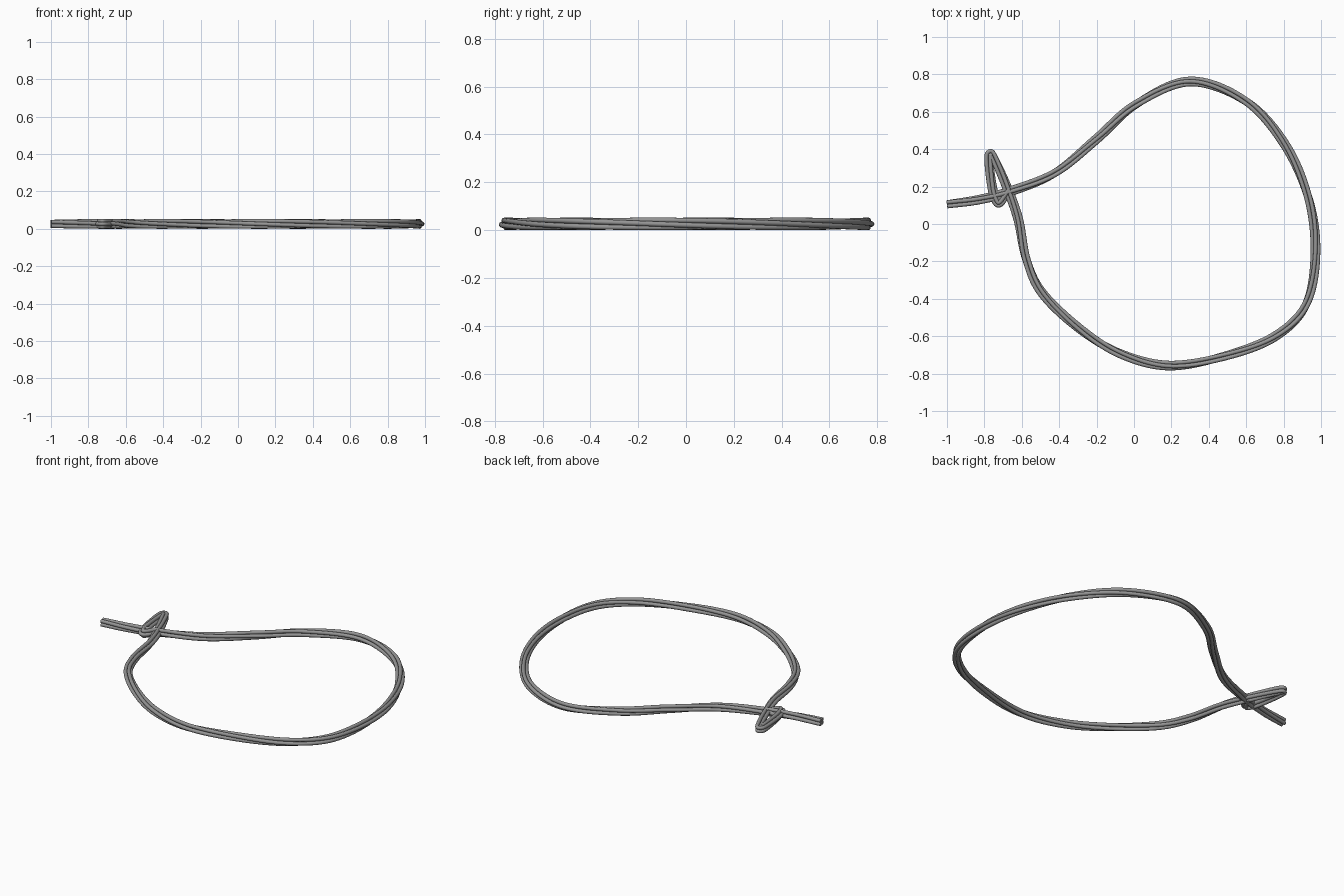
import bpy
from math import cos, sin, pi
from mathutils import Vector

cube = bpy.data.objects.get("Cube")
if cube:
    bpy.data.objects.remove(cube)

STRANDS = 4
STRAND_RADIUS = 0.0108
OFFSET = STRAND_RADIUS * 2 ** 0.5   # neighbouring strands touch
HEIGHT = OFFSET + STRAND_RADIUS
TWIST = 2.6                         # radians per unit of length
STEPS = 14

# Centre line of the rope, from the free end around the loop to the knot
path = [(-1, .105), (-.83, .13), (-.66, .175), (-.42, .275), (-.2, .455),
        (.01, .64), (.3, .762), (.6, .655), (.81, .42), (.935, .13),
        (.97, -.16), (.92, -.43), (.755, -.6), (.49, -.705), (.19, -.757),
        (-.07, -.695), (-.29, -.56), (-.49, -.37), (-.575, -.19), (-.62, .03),
        (-.685, .21), (-.75, .355), (-.77, .377), (-.777, .34), (-.757, .19),
        (-.735, .125), (-.715, .12), (-.67, .19)]


def smooth_path(points):
    """Catmull-Rom line through the points."""
    p = [Vector((x, y, HEIGHT)) for x, y in points]
    p = [2 * p[0] - p[1]] + p + [2 * p[-1] - p[-2]]
    line = []
    for a, b, c, d in zip(p, p[1:], p[2:], p[3:]):
        for i in range(STEPS):
            t = i / STEPS
            line.append(0.5 * (2 * b + (c - a) * t
                               + (2 * a - 5 * b + 4 * c - d) * t ** 2
                               + (3 * b - a - 3 * c + d) * t ** 3))
    return line + [p[-2]]


def twisted(line, phase):
    """Helix winding around the line."""
    up, length, result = Vector((0, 0, 1)), 0, []
    for i, point in enumerate(line):
        before, after = line[max(i - 1, 0)], line[min(i + 1, len(line) - 1)]
        side = up.cross((after - before).normalized())
        if i:
            length += (point - before).length
        angle = phase + TWIST * length
        result.append(point + OFFSET * (cos(angle) * side + sin(angle) * up))
    return result


# Rope colour
grey = bpy.data.materials.new("rope grey")
grey.use_nodes = True
colour = (0.3, 0.3, 0.3, 1)
grey.diffuse_color = colour
bsdf = grey.node_tree.nodes["Principled BSDF"]
bsdf.inputs["Base Color"].default_value = colour
bsdf.inputs["Roughness"].default_value = 0.8

# Strands twisted together into the rope
centre = smooth_path(path)
for k in range(STRANDS):
    curve = bpy.data.curves.new("rope_strand", "CURVE")
    curve.dimensions = "3D"
    curve.bevel_depth = STRAND_RADIUS
    curve.bevel_resolution = 6
    curve.use_fill_caps = True
    points = twisted(centre, pi / 4 + k * 2 * pi / STRANDS)
    spline = curve.splines.new("POLY")
    spline.points.add(len(points) - 1)
    for target, co in zip(spline.points, points):
        target.co = (*co, 1)
    curve.materials.append(grey)
    strand = bpy.data.objects.new(f"rope_strand_{k + 1}", curve)
    bpy.context.collection.objects.link(strand)
    bpy.ops.object.select_all(action="DESELECT")
    strand.select_set(True)
    bpy.context.view_layer.objects.active = strand
    bpy.ops.object.convert(target="MESH")
    bpy.ops.object.shade_smooth_by_angle(angle=pi / 3)
